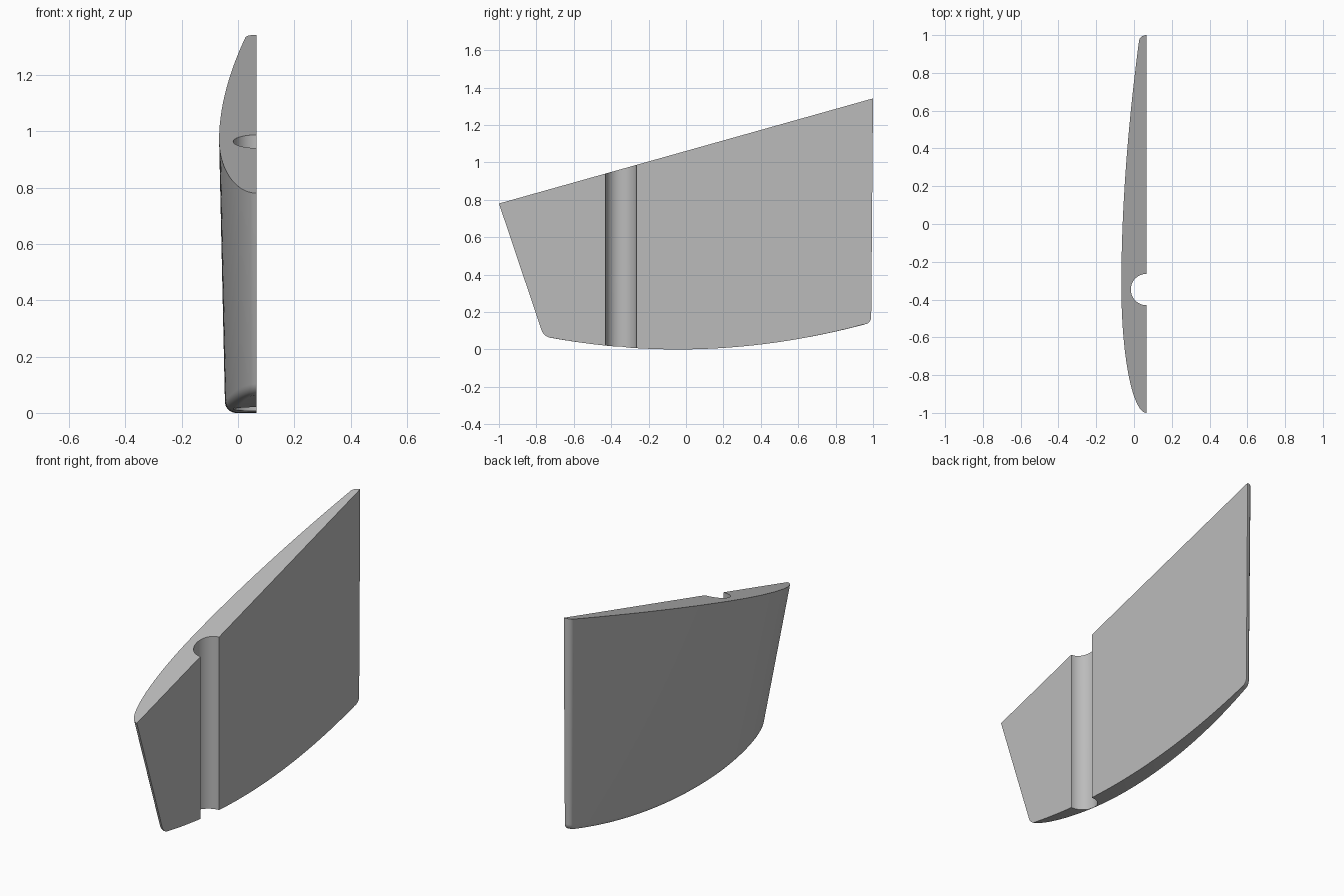
import bpy, bmesh, math

old = bpy.data.objects.get("Cube")
if old:
    bpy.data.objects.remove(old, do_unlink=True)

FLAT = 0.066      # x of the flat mating face
ROUND = 0.038     # radius along the lower edge
THICK = 0.0646    # greatest thickness per unit of chord
PEAK = 0.346      # chord position of the greatest thickness


def leading(z):
    return -1 - 0.336 * (z - 0.78)


def trailing(z):
    return 0.99 + 0.0084 * (z - 0.15)


def top_z(y):
    return 0.78 + 0.281 * (y + 1)


def bottom_z(y):
    return 0.124 * (y + 0.05) ** 2


def half_foil():
    """Chord position and thickness, from the nose round to the tail."""
    pts = []
    for i in range(28):
        a = math.pi / 2 * i / 28
        pts.append((PEAK * (1 - math.cos(a)), THICK * math.sin(a)))
    tip = 0.984
    for i in range(31):
        u = PEAK + (tip - PEAK) * i / 30
        pts.append((u, THICK * (1 - 0.75 * ((u - PEAK) / (1 - PEAK)) ** 1.85)))
    end = pts[-1][1]
    for i in range(1, 9):
        a = math.pi / 2 * i / 8
        pts.append((tip + (1 - tip) * math.sin(a), end * math.cos(a)))
    return pts


def place(u, t, edge, lift=0.0, inset=0.0):
    """Point on the blade where its height follows the given edge curve."""
    z = 0.5
    for _ in range(12):
        y = leading(z) + u * (trailing(z) - leading(z))
        z = edge(y) + lift
    chord = trailing(z) - leading(z)
    mid = leading(z) + chord / 2
    y = mid + (y - mid) * (1 - 2 * inset / chord)
    depth = t * chord * (1 - inset / (THICK * chord))
    return FLAT - depth, y, z


# Blade half: top edge row, lower row, then the rounded lower edge
foil = half_foil()
bm = bmesh.new()
rows = [[bm.verts.new(place(u, t, top_z)) for u, t in foil]]
for k in range(9):
    a = math.pi / 2 * k / 8
    lift, inset = ROUND * (1 - math.sin(a)), ROUND * (1 - math.cos(a))
    rows.append([bm.verts.new(place(u, t, bottom_z, lift, inset)) for u, t in foil])
last = rows[-1]
base = [last[0]] + [bm.verts.new((FLAT, v.co.y, v.co.z)) for v in last[1:-1]] + [last[-1]]
rows.append(base)
for upper, lower in zip(rows, rows[1:]):
    for i in range(len(foil) - 1):
        ring = [upper[i], upper[i + 1], lower[i + 1], lower[i]]
        bm.faces.new(list(dict.fromkeys(ring)))

# Sloping top and flat mating face
bm.faces.new(rows[0])
front_side = [r[0] for r in rows[:-1]]
back_side = [r[-1] for r in rows[:-1]]
bm.faces.new(front_side + base[1:-1] + back_side[::-1])
bmesh.ops.recalc_face_normals(bm, faces=bm.faces)
mesh = bpy.data.meshes.new("rudder_half")
bm.to_mesh(mesh)
bm.free()
blade = bpy.data.objects.new("rudder_half", mesh)
bpy.context.collection.objects.link(blade)

# Plain grey material
grey = bpy.data.materials.new("plain grey")
grey.use_nodes = True
grey.diffuse_color = (0.5, 0.5, 0.5, 1)
grey.node_tree.nodes["Principled BSDF"].inputs["Base Color"].default_value = (0.5, 0.5, 0.5, 1)
mesh.materials.append(grey)

# Round channel for the shaft
bpy.ops.mesh.primitive_cylinder_add(vertices=64, radius=0.083, depth=3,
                                    location=(FLAT, -0.347, 0.5))
cutter = bpy.context.object
cutter.name = "shaft_cutter"
cutter.hide_render = True
cutter.data.materials.append(grey)
cut = blade.modifiers.new("shaft_channel", "BOOLEAN")
cut.operation = "DIFFERENCE"
cut.solver = "EXACT"
cut.object = cutter
bpy.ops.object.select_all(action="DESELECT")
bpy.context.view_layer.objects.active = blade
blade.select_set(True)
bpy.ops.object.modifier_apply(modifier=cut.name)
bpy.data.objects.remove(cutter, do_unlink=True)
bpy.ops.object.shade_smooth_by_angle(angle=math.radians(30))
